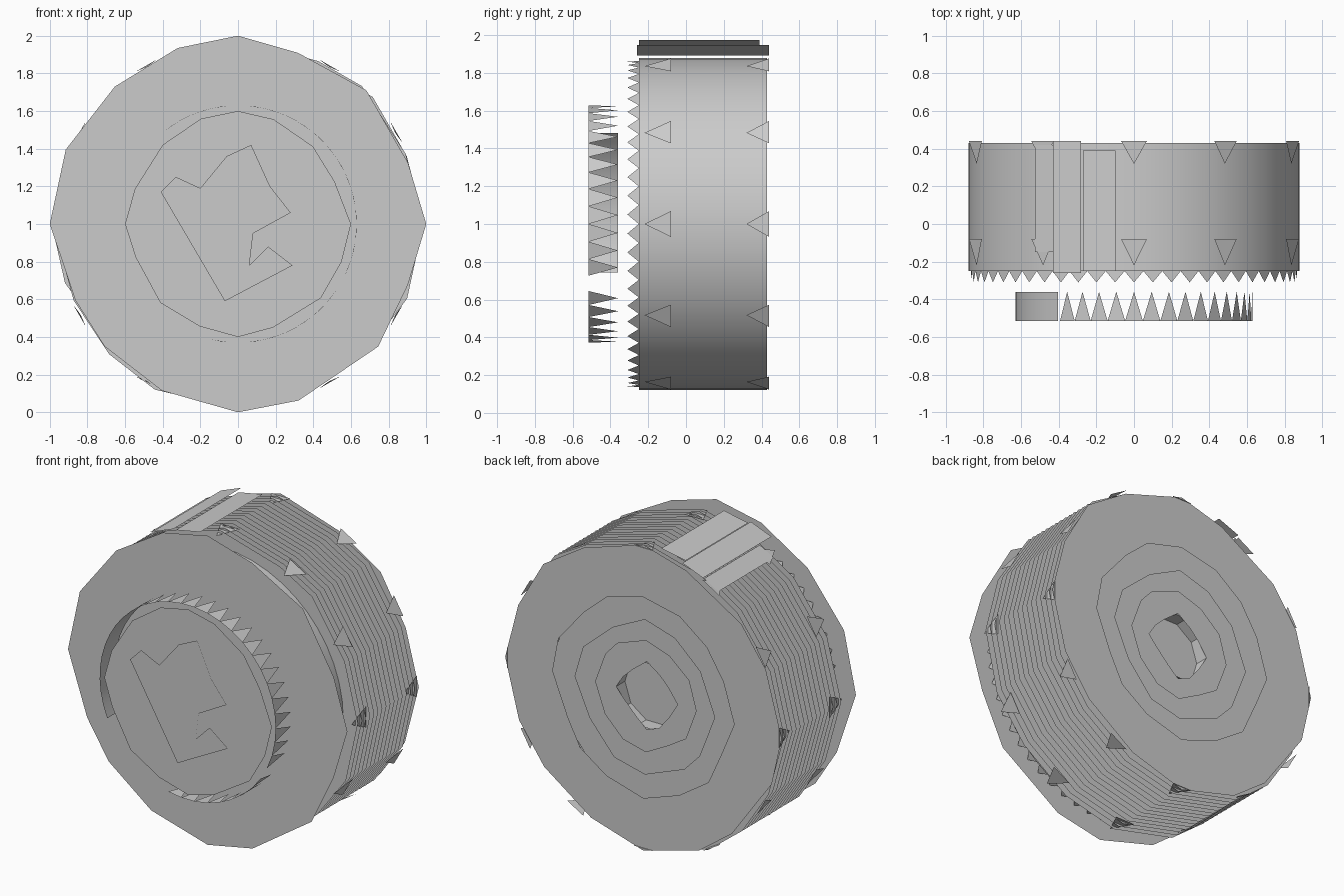
import bpy, bmesh, math, random
from mathutils import Vector

random.seed(4)
if "Cube" in bpy.data.objects:
    bpy.data.objects.remove(bpy.data.objects["Cube"])

grey = bpy.data.materials.new("plain_grey")
grey.use_nodes = True
grey.diffuse_color = (0.6, 0.6, 0.6, 1)
bsdf = next(n for n in grey.node_tree.nodes if n.type == 'BSDF_PRINCIPLED')
bsdf.inputs["Base Color"].default_value = (0.6, 0.6, 0.6, 1)
bsdf.inputs["Roughness"].default_value = 0.8


def polar(r, a, y):
    """Point around the wheel axis, angle measured from +x towards +z."""
    return Vector((r * math.cos(a), y, 1 + r * math.sin(a)))


def finish(name, bm, smooth=False):
    mesh = bpy.data.meshes.new(name)
    for f in bm.faces:
        f.smooth = smooth
    bm.to_mesh(mesh)
    bm.free()
    mesh.materials.append(grey)
    obj = bpy.data.objects.new(name, mesh)
    bpy.context.scene.collection.objects.link(obj)


def face(bm, points):
    return bm.faces.new([bm.verts.new(p) for p in points])


def outline(r, sides, jitter):
    """Slightly ragged ring as (radius, angle) pairs; four quarter points stay exact."""
    ring = []
    for i in range(sides):
        exact = i % (sides // 4) == 0
        ring.append((r - (0 if exact else random.uniform(0, jitter)),
                     math.pi / 2 + math.tau * (i + (0 if exact else random.uniform(-.2, .2))) / sides))
    return ring


def sheet(bm, ring, y, hole=None):
    """Flat sheet across the axis, facing the nearer end, with an optional hole."""
    outer = [bm.verts.new(polar(r, a, y)) for r, a in ring]
    if hole is None:
        faces = [bm.faces.new(outer)]
    else:
        inner = [bm.verts.new(polar(r, a, y)) for r, a in hole]
        n = len(ring)
        faces = [bm.faces.new((outer[i], outer[(i + 1) % n], inner[(i + 1) % n], inner[i]))
                 for i in range(n)]
    for f in faces:
        f.normal_update()
        if f.normal.y * y < 0:
            f.normal_flip()


def band(bm, r, y0, y1, a0, a1, steps):
    rows = [[bm.verts.new(polar(r, a0 + (a1 - a0) * i / steps, y)) for y in (y0, y1)]
            for i in range(steps + 1)]
    for p, q in zip(rows, rows[1:]):
        bm.faces.new((p[0], q[0], q[1], p[1]))


def teeth(bm, r, base, tip, count, keep=lambda a: True):
    step = math.tau / count
    for i in range(count):
        a = i * step
        if keep(a + step / 2):
            face(bm, (polar(r, a, base), polar(r, a + step, base),
                      polar(r, a + step * .5, tip)))


# Main drum wall with a toothed front edge
bm = bmesh.new()
band(bm, .88, -.25, .43, 0, math.tau, 48)
bmesh.ops.remove_doubles(bm, verts=bm.verts, dist=1e-4)
finish("drum_wall", bm, True)
bm = bmesh.new()
teeth(bm, .865, -.25, -.31, 54)
finish("drum_teeth", bm)

# Large front and back discs
bm = bmesh.new()
sheet(bm, outline(1, 16, .05), -.31)
finish("front_disc", bm)
bm = bmesh.new()
sheet(bm, outline(.99, 16, .04), .435, outline(.65, 16, .05))
finish("back_disc", bm)

# Stepped sheets closing the middle of the back, around a shallow well
for k, (r, hole, y) in enumerate(((.69, .5, .42), (.54, .36, .41), (.42, .22, .40), (.27, None, .31))):
    bm = bmesh.new()
    sheet(bm, outline(r, 12, .04), y, outline(hole, 12, .05) if hole else None)
    finish(f"back_hub_step_{k + 1}", bm)
bm = bmesh.new()
band(bm, .22, .31, .40, 0, math.tau, 10)
finish("back_well_wall", bm)

# Closely stacked ring layers between the front gap and the back
bm = bmesh.new()
layer, layer_hole = outline(.985, 16, .025), outline(.87, 16, .01)
for i in range(15):
    sheet(bm, layer, -.18 + i * .0415, layer_hole)
finish("ring_layers", bm)

# Front cap, its solid rim on one side and its toothed rim elsewhere
bm = bmesh.new()
sheet(bm, outline(.6, 16, .04), -.51)
finish("front_cap", bm)
solid = (math.radians(130), math.radians(204))
bm = bmesh.new()
band(bm, .63, -.515, -.36, *solid, 10)
finish("cap_rim", bm, True)
bm = bmesh.new()
teeth(bm, .63, -.515, -.36, 42,
      lambda a: not solid[0] < a < math.radians(258) and not 5.63 < a < 5.79)
finish("cap_teeth", bm)

# Plain tilted plate with ragged short edges on the cap
bm = bmesh.new()
plate = ((-.41, .17), (-.07, -.41), (.29, -.22), (.16, -.12), (.06, -.22),
         (.08, -.05), (.28, .06), (.17, .2), (.07, .42), (-.06, .36), (-.2, .19), (-.33, .25))
f = face(bm, [(x, -.518, 1 + z) for x, z in plate])
f.normal_update()
if f.normal.y > 0:
    f.normal_flip()
finish("cap_plate", bm)

# Loose triangular chips around the outside, in a front and a back row
bm = bmesh.new()
for y0, y1 in ((-.08, -.22), (.44, .32)):
    for i in range(12):
        a = math.tau * i / 12
        face(bm, (polar(.975, a - .07, y0), polar(.975, a + .07, y0), polar(.965, a, y1)))
finish("outer_chips", bm)

# Flat strips covering a patch of the layers across the top
bm = bmesh.new()
for a, r, half, y0, y1 in ((1.94, .99, .08, -.26, .44), (1.76, .98, .09, -.25, .39),
                           (2.08, .975, .06, -.15, .42)):
    face(bm, (polar(r, a - half, y0), polar(r, a + half, y0),
              polar(r, a + half, y1), polar(r, a - half, y1)))
finish("top_strips", bm)
